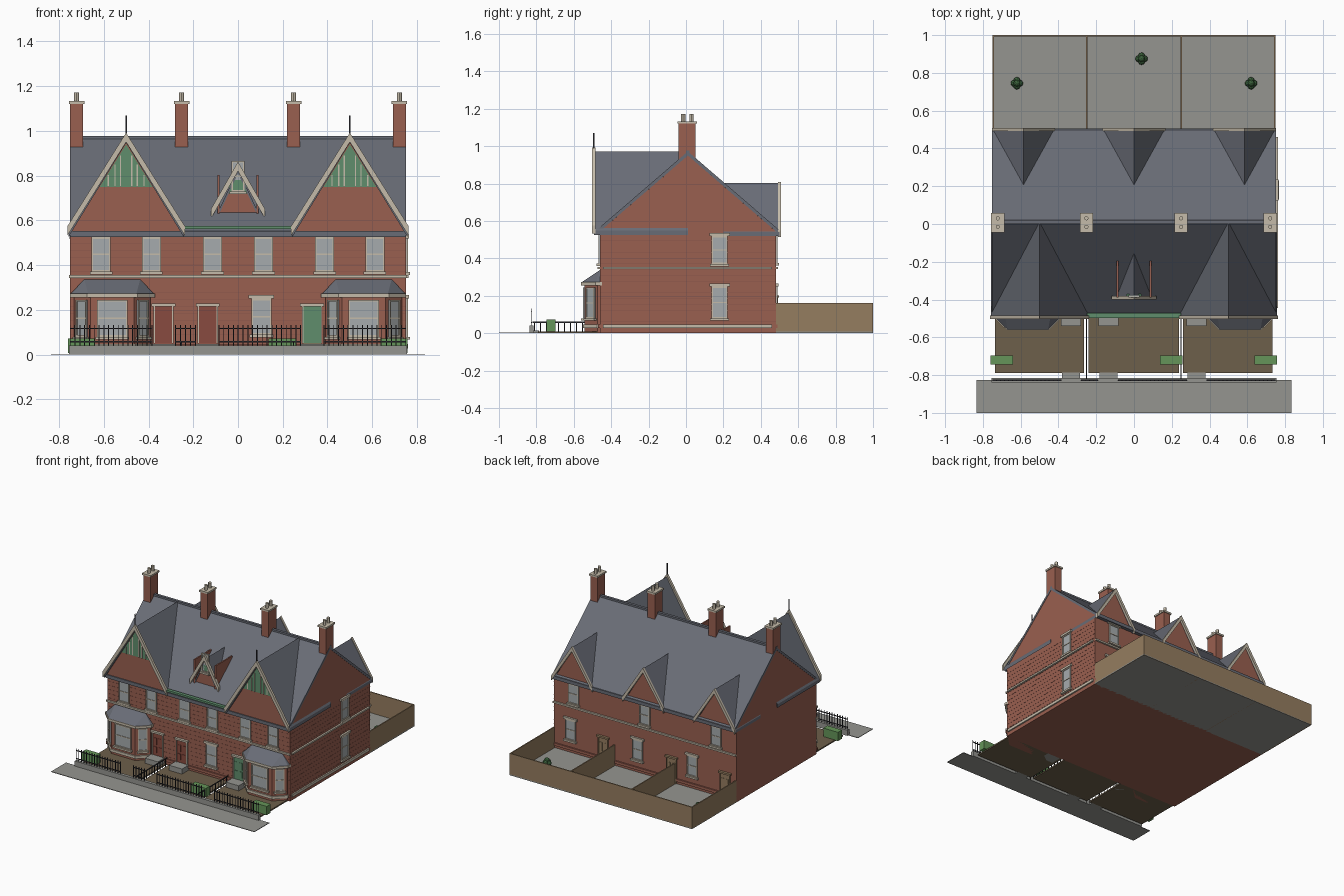
import bpy, bmesh, math
from mathutils import Vector

if "Cube" in bpy.data.objects:
    bpy.data.objects.remove(bpy.data.objects["Cube"])

def mat(name, *c):
    m = bpy.data.materials.new(name)
    m.diffuse_color = (*c, 1)
    m.use_nodes = True
    m.node_tree.nodes["Principled BSDF"].inputs["Base Color"].default_value = m.diffuse_color
    return m

BRICK = mat("brick", .32, .115, .08)
MORTAR = mat("mortar", .26, .095, .07)
SLATE = mat("slate", .14, .15, .18)
STONE = mat("stone", .56, .5, .4)
GLASS = mat("glass", .38, .41, .42)
GREEN = mat("green_paint", .115, .27, .15)
RED = mat("red_paint", .25, .07, .05)
WOOD = mat("wood", .3, .205, .115)
SOIL = mat("soil", .155, .115, .07)
PAVING = mat("paving", .3, .3, .28)
IRON = mat("iron", .03, .03, .035)
HEDGE = mat("hedge", .13, .3, .1)
BUSH = mat("bush", .04, .11, .04)

def finish(name, bm, m):
    bmesh.ops.recalc_face_normals(bm, faces=bm.faces[:])
    me = bpy.data.meshes.new(name)
    bm.to_mesh(me)
    bm.free()
    me.materials.append(m)
    ob = bpy.data.objects.new(name, me)
    bpy.context.collection.objects.link(ob)
    return ob

def hull(name, groups, m):
    """One object made of the convex hull of each point group."""
    bm = bmesh.new()
    for pts in groups:
        vs = [bm.verts.new(p) for p in pts]
        bmesh.ops.convex_hull(bm, input=vs)
    bmesh.ops.dissolve_limit(bm, angle_limit=.01, verts=bm.verts[:], edges=bm.edges[:])
    return finish(name, bm, m)

def corners(x0, x1, y0, y1, z0, z1):
    return [(x, y, z) for x in (x0, x1) for y in (y0, y1) for z in (z0, z1)]

def box(name, m, *b):
    return hull(name, [corners(*b)], m)

def prism(name, pts, axis, lo, hi, m):
    place = {'x': lambda p, t: (t, p[0], p[1]), 'y': lambda p, t: (p[0], t, p[1]),
             'z': lambda p, t: (p[0], p[1], t)}[axis]
    bm = bmesh.new()
    a = [bm.verts.new(place(p, lo)) for p in pts]
    b = [bm.verts.new(place(p, hi)) for p in pts]
    bm.faces.new(a)
    bm.faces.new(b[::-1])
    for i in range(len(pts)):
        j = (i + 1) % len(pts)
        bm.faces.new((a[i], b[i], b[j], a[j]))
    return finish(name, bm, m)

def chevron(name, c, hw, zb, za, t, axis, lo, hi, m):
    pts = [(c - hw, zb), (c, za), (c + hw, zb), (c + hw, zb - t), (c, za - t), (c - hw, zb - t)]
    return prism(name, pts, axis, lo, hi, m)

# Wall frames: origin and outward direction
def face(ox, oy, nx, ny):
    n = Vector((nx, ny, 0)).normalized()
    return Vector((ox, oy, 0)), Vector((-n.y, n.x, 0)), n

FRONT, BACK, RIGHT = face(0, -.46, 0, -1), face(0, .48, 0, 1), face(.75, 0, 1, 0)

def on_wall(name, f, parts, m):
    o, u, n = f
    return hull(name, [[o + u * a + n * d + Vector((0, 0, z)) for a, d, z in corners(*p)]
                       for p in parts], m)

def window(name, f, u, w, z0, z1, head=False):
    a, b, t, zm = u - w / 2, u + w / 2, .007, (z0 + z1) / 2
    on_wall(name + "_glass", f, [(a, b, -.005, .004, z0, z1)], GLASS)
    on_wall(name + "_frame", f, [(a, a + t, 0, .009, z0, z1), (b - t, b, 0, .009, z0, z1),
            (a, b, 0, .009, z0, z0 + t), (a, b, 0, .009, z1 - t, z1),
            (a, b, 0, .008, zm - .003, zm + .003)], STONE)
    trim = [(a - .008, b + .008, 0, .018, z0 - .013, z0)]
    if head:
        trim.append((a - .012, b + .012, 0, .014, z1, z1 + .016))
    on_wall(name + "_stone_trim", f, trim, STONE)

def door(name, f, u, w, z0, z1, m, trim=STONE):
    on_wall(name, f, [(u - w / 2, u + w / 2, 0, .006, z0, z1)], m)
    on_wall(name + "_panels", f, [(u + s * w / 4 - w * .15, u + s * w / 4 + w * .15, 0, .009, a, b)
            for s in (-1, 1) for a, b in ((z0 + .02, z0 + .065), (z0 + .08, z1 - .035))], m)
    on_wall(name + "_surround", f, [(u - w / 2 - .006, u - w / 2, 0, .012, z0, z1),
            (u + w / 2, u + w / 2 + .006, 0, .012, z0, z1),
            (u - w / 2 - .014, u + w / 2 + .014, 0, .018, z1, z1 + .013)], trim)

# House body and main roof
prism("house_walls", [(-.46, 0), (.48, 0), (.48, .545), (.01, .95), (-.46, .545)], 'x', -.75, .75, BRICK)
chevron("main_roof", .01, .49, .55, .972, .022, 'x', -.752, .752, SLATE)
box("ridge_tiles", SLATE, -.752, .752, 0, .02, .96, .977)
box("front_fascia", SLATE, -.75, .75, -.485, -.46, .527, .552)
box("rear_fascia", SLATE, -.75, .75, .48, .505, .527, .552)
box("front_gutter", GREEN, -.25, .25, -.497, -.472, .562, .576)

# Brick courses, string courses and plinths
courses = [.06 + .031 * i for i in range(15)]
on_wall("front_brick_courses", FRONT, [(-.75, .75, 0, .001, z, z + .002) for z in courses], MORTAR)
on_wall("side_brick_courses", RIGHT, [(-.46, .48, 0, .001, z, z + .002) for z in courses], MORTAR)
for n, f, a, b in (("front", FRONT, -.755, .755), ("rear", BACK, -.75, .75), ("side", RIGHT, -.445, .46)):
    on_wall(n + "_string_course", f, [(a, b, 0, .013, .343, .355)], STONE)
    on_wall(n + "_plinth", f, [(a, b, 0, .01, .027, .047)], STONE if n == "side" else BRICK)

# Windows and doors
for i, x in enumerate((-.612, -.387, -.114, .114, .387, .612)):
    window(f"front_upper_window_{i}", FRONT, x, .085, .372, .525)
window("front_lower_window", FRONT, .105, .09, .09, .25, True)
for z0, z1 in ((.08, .25), (.37, .52)):
    window("side_window", RIGHT, .18, .085, z0, z1, True)
for x, m in ((-.333, RED), (-.135, RED), (.331, GREEN)):
    door("front_door", FRONT, x, .078, .05, .215, m)
    box("door_step", PAVING, x - .053, x + .053, -.54, -.46, 0, .048)
    box("gate_slab", PAVING, x - .048, x + .048, -.815, -.787, 0, .014)
for gx, wx, dx in ((-.585, -.39, -.66), (0, .06, -.22), (.585, .61, .34)):
    window("rear_upper_window", BACK, -gx, .085, .375, .52, True)
    window("rear_lower_window", BACK, -wx, .085, .1, .25, True)
    door("rear_door", BACK, -dx, .07, .01, .19, WOOD, WOOD)

# Large front gables and bay windows
for s in (-1, 1):
    c = .5 * s
    chevron("front_gable_roof", c, .258, .55, .972, .025, 'y', -.492, .01, SLATE)
    prism("front_gable_wall", [(c - .248, .545), (c + .248, .545), (c, .95)], 'y', -.478, -.44, BRICK)
    prism("gable_panel", [(c - .118, .75), (c + .118, .75), (c, .94)], 'y', -.484, -.47, GREEN)
    hull("gable_battens", [corners(c + d - .003, c + d + .003, -.488, -.48, .75, .93 - abs(d) * 1.6)
         for d in (-.08, -.05, -.025, .025, .05, .08)], STONE)
    chevron("front_bargeboard", c, .262, .575, .992, .042, 'y', -.502, -.484, STONE)
    box("finial", IRON, c - .003, c + .003, -.496, -.49, .95, 1.07)

    c = .562 * s
    def bay(w0, w1, y0, y1):
        return [(c - w0, -.45), (c + w0, -.45), (c + w0, y0), (c + w1, y1), (c - w1, y1), (c - w0, y0)]
    prism("bay_walls", bay(.172, .098, -.472, -.543), 'z', 0, .26, BRICK)
    prism("bay_plinth", bay(.18, .104, -.475, -.552), 'z', .027, .047, STONE)
    prism("bay_cornice", bay(.19, .112, -.485, -.562), 'z', .255, .273, STONE)
    hull("bay_roof", [[(x, y, .273) for x, y in bay(.185, .108, -.483, -.558)]
         + [(c + d, y, .337) for d in (-.125, .125) for y in (-.45, -.462)]], SLATE)
    window("bay_front_window", face(c, -.543, 0, -1), 0, .135, .08, .245)
    for t in (-1, 1):
        window("bay_side_window", face(c + t * .135, -.5075, t * .071, -.074), 0, .065, .08, .245)

# Central dormer
chevron("dormer_roof", 0, .1, .615, .83, .02, 'y', -.385, -.15, SLATE)
prism("dormer_wall", [(-.095, .62), (.095, .62), (0, .82)], 'y', -.38, -.35, BRICK)
chevron("dormer_bargeboard", 0, .12, .652, .862, .042, 'y', -.4, -.38, STONE)
box("dormer_panel", GREEN, -.04, .04, -.384, -.37, .72, .78)
window("dormer_window", face(0, -.38, 0, -1), 0, .06, .73, .865)
for s in (-1, 1):
    box("dormer_cheek", BRICK, s * .087 - .005, s * .087 + .005, -.39, -.195, .63, .803)

# Rear gables
for c in (-.585, 0, .585):
    chevron("rear_gable_roof", c, .168, .54, .802, .02, 'y', .2, .5, SLATE)
    prism("rear_gable_wall", [(c - .155, .53), (c + .155, .53), (c, .785)], 'y', .45, .487, BRICK)
    chevron("rear_bargeboard", c, .168, .55, .808, .035, 'y', .492, .508, STONE)

# Chimneys
for x in (-.721, -.252, .249, .721):
    box("chimney_stack", BRICK, x - .029, x + .029, -.04, .052, .9, 1.125)
    box("chimney_cap", STONE, x - .035, x + .035, -.046, .058, 1.12, 1.133)
    for y in (-.015, .03):
        bpy.ops.mesh.primitive_cylinder_add(vertices=12, radius=.011, depth=.05, location=(x, y, 1.146))
        pot = bpy.context.object
        pot.name = "chimney_pot"
        pot.data.materials.append(STONE)
        bpy.ops.object.shade_smooth_by_angle()

# Front gardens, dwarf wall, railings and pavement
box("pavement", PAVING, -.835, .835, -1, -.825, 0, .004)
box("dwarf_wall", PAVING, -.755, .755, -.838, -.815, 0, .042)
for a, b in ((-.735, -.265), (-.24, .237), (.26, .733)):
    box("garden_bed", SOIL, a, b, -.79, -.46, 0, .01)
for x in (-.7, .197, .697):
    box("hedge", HEDGE, x - .06, x + .06, -.745, -.697, .008, .073)
for a, b in ((-.75, -.385), (-.28, -.19), (-.085, .28), (.385, .75)):
    n = round((b - a) / .022)
    bars = [corners(x - .002, x + .002, -.829, -.825, .04, .132)
            for x in [a + (b - a) * i / n for i in range(n + 1)]]
    rails = [corners(a, b, -.83, -.824, z, z + .005) for z in (.055, .115)]
    hull("front_railing", bars + rails, IRON)
for x in (-.252, .248):
    posts = [corners(x - .002, x + .002, y - .002, y + .002, 0, .062)
             for y in [-.81 + .032 * i for i in range(11)]]
    hull("garden_divider_railing", posts + [corners(x - .003, x + .003, -.82, -.47, .056, .062)], IRON)

# Rear yards with walls and bushes
box("yard_paving", PAVING, -.75, .75, .47, 1, 0, .008)
box("rear_yard_wall", WOOD, -.75, .75, .992, 1, 0, .162)
for x in (-.746, -.25, .25, .746):
    box("yard_side_wall", WOOD, x - .004, x + .004, .48, 1, 0, .162)
for x, y in ((-.62, .745), (.04, .875), (.62, .745)):
    bm = bmesh.new()
    for dx, dy, dz in ((-.015, 0, .03), (.015, 0, .03), (0, -.015, .034), (0, .015, .034), (0, 0, .05)):
        r = bmesh.ops.create_icosphere(bm, subdivisions=2, radius=.018)
        bmesh.ops.translate(bm, verts=r["verts"], vec=(x + dx, y + dy, dz))
    finish("bush", bm, BUSH)
